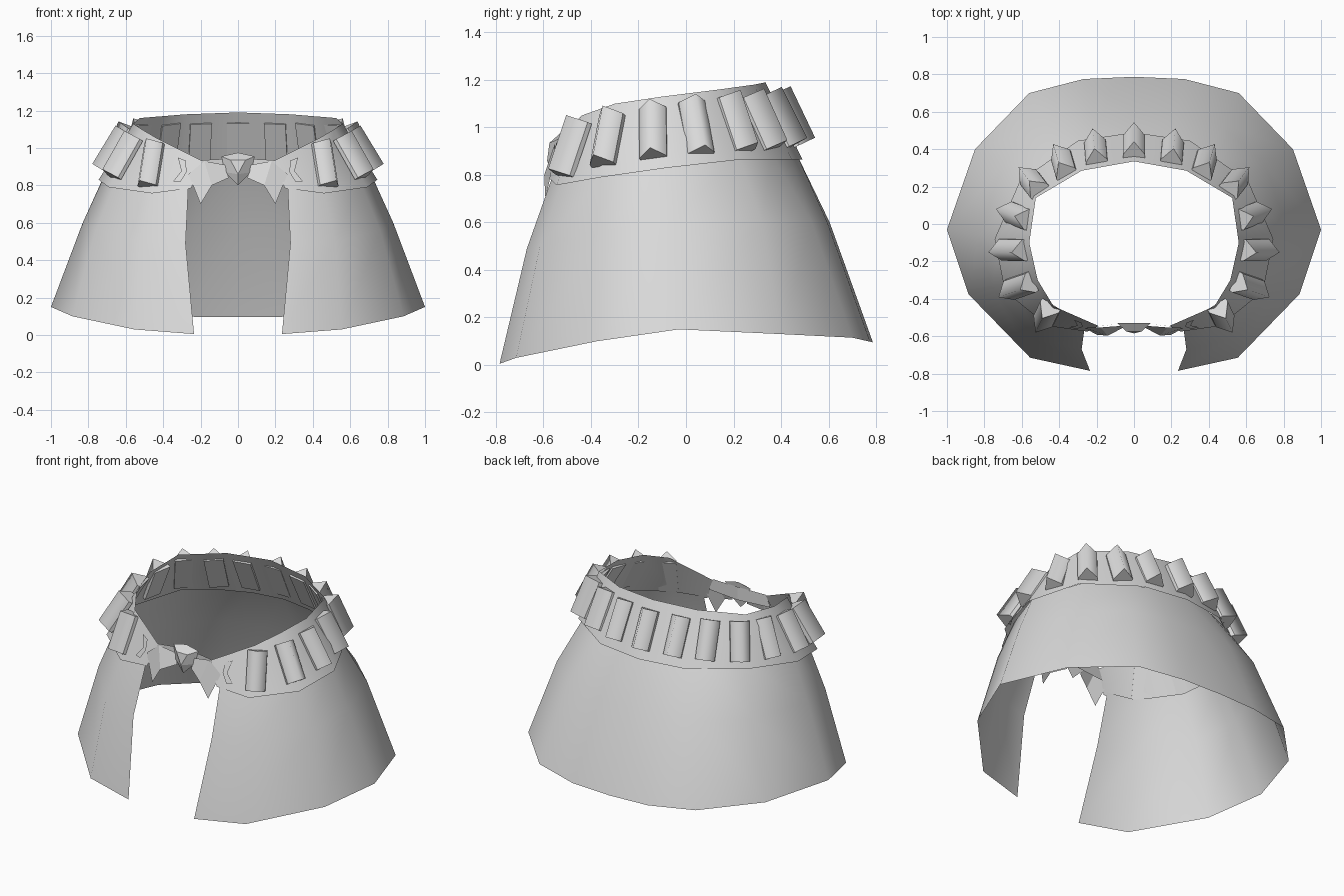
import bpy
from mathutils import Vector

if "Cube" in bpy.data.objects:
    bpy.data.objects.remove(bpy.data.objects["Cube"])

cloth = bpy.data.materials.new("light grey")
cloth.diffuse_color = (0.7, 0.7, 0.7, 1)
cloth.use_nodes = True
cloth.node_tree.nodes["Principled BSDF"].inputs["Base Color"].default_value = cloth.diffuse_color


def make(name, verts, faces, smooth=True, mirror=False, angle=1.0):
    mesh = bpy.data.meshes.new(name)
    mesh.from_pydata([tuple(v) for v in verts], [], faces)
    mesh.materials.append(cloth)
    obj = bpy.data.objects.new(name, mesh)
    bpy.context.collection.objects.link(obj)
    bpy.ops.object.select_all(action='DESELECT')
    bpy.context.view_layer.objects.active = obj
    obj.select_set(True)
    if smooth:
        bpy.ops.object.shade_smooth_by_angle(angle=angle)
    if mirror:
        mod = obj.modifiers.new("mirror", 'MIRROR')
        mod.use_clip = True
        mod.merge_threshold = 0.001
    return obj


def sheet(name, rows):
    # Skin consecutive rows of points into an open cloth surface
    n = len(rows[0])
    faces = [(r * n + i, r * n + i + 1, (r + 1) * n + i + 1, (r + 1) * n + i)
             for r in range(len(rows) - 1) for i in range(n - 1)]
    return make(name, [p for row in rows for p in row], faces, mirror=True)


# Flared skirt, open at the front: hem, middle and waist rows
hem = [(.235, -.785, .005), (.555, -.715, .03), (.885, -.375, .10), (1, -.03, .15),
       (.85, .40, .13), (.56, .70, .115), (.27, .775, .098), (0, .787, .095)]
middle = [(.28, -.67, .49), (.52, -.615, .50), (.76, -.34, .56), (.83, -.06, .60),
          (.70, .32, .60), (.47, .53, .60), (.23, .595, .60), (0, .605, .60)]
waist = [(.265, -.56, .80), (.45, -.515, .80), (.65, -.32, .83), (.712, -.08, .86),
         (.57, .22, .89), (.38, .36, .89), (.2, .435, .89), (0, .465, .89)]
sheet("skirt", [hem, middle, waist])

# Sloping waistband, from centre back round to the front end
low = [(0, .49, .865), (.3, .445, .865), (.61, .23, .865), (.745, -.08, .83),
       (.69, -.36, .79), (.46, -.545, .757), (.25, -.575, .785)]
high = [(0, .335, 1.19), (.28, .285, 1.18), (.525, .14, 1.16), (.56, -.1, 1.13),
        (.515, -.3, 1.10), (.43, -.44, 1.05), (.19, -.545, .93)]
sheet("waistband", [low[::-1], high[::-1]])


def on_band(u, t):
    # Point on the waistband: u counts columns from the back, t runs up
    if u < 0:
        p = on_band(-u, t)
        return Vector((-p.x, p.y, p.z))
    i = min(int(u), len(low) - 2)
    a = Vector(low[i]).lerp(Vector(low[i + 1]), u - i)
    b = Vector(high[i]).lerp(Vector(high[i + 1]), u - i)
    return a.lerp(b, t)


def band_frame(u):
    up = (on_band(u, 1) - on_band(u, 0)).normalized()
    side = on_band(u + .3, .5) - on_band(u - .3, .5)
    side = (side - up * side.dot(up)).normalized()
    return side, up, up.cross(side).normalized()


# Ridged studs set round the waistband
half, depth = .058, .088
for k, u in enumerate((0, .7, 1.3, 1.87, 2.52, 3.2, 4.0, 4.88)):
    side, up, out = band_frame(u)
    if out.dot(Vector((on_band(u, .5).x, on_band(u, .5).y, 0))) < 0:
        out = -out
    for s in ((1,) if k == 0 else (1, -1)):
        verts = []
        for d in (-.12, .12):
            c = on_band(u, .5) + up * d
            for w, h in ((-half, -.01), (half, -.01), (half, .012), (0, depth), (-half, .012)):
                p = c + side * w + out * h
                verts.append((p.x * s, p.y, p.z))
        faces = [(0, 1, 2, 3, 4), (9, 8, 7, 6, 5)]
        faces += [(i, i + 5, (i + 1) % 5 + 5, (i + 1) % 5) for i in range(5)]
        obj = make("stud", verts, faces, smooth=False)
        # the two ridge slopes shade as one rounded face
        for i in (4, 5):
            obj.data.polygons[i].use_smooth = True
        obj.data.update()
        if s * side.cross(up).dot(out) > 0:
            obj.data.flip_normals()

# Small crescents at the front ends of the waistband
side, up, out = band_frame(5.6)
if out.y > 0:
    out = -out
crescent = [(5.5, .22), (5.68, .2), (5.76, .5), (5.68, .8), (5.5, .8), (5.64, .5)]
make("front_crescent", [on_band(u, t) + out * .007 for u, t in crescent],
     [(0, 1, 2, 5), (5, 2, 3, 4)], smooth=False, mirror=True)

# Bow: joining strap, hanging tails and a faceted knot
make("bow_strap", [(0, -.525, .86), (.22, -.55, .86), (.19, -.547, .935), (0, -.525, .945)],
     [(0, 1, 2, 3)], smooth=False, mirror=True)
make("bow_tail", [(.05, -.55, .84), (.20, -.592, .70), (.265, -.555, .86),
                  (.18, -.553, .93), (.07, -.545, .91), (.14, -.597, .80)],
     [(0, 5, 3, 4), (5, 1, 2, 3)], smooth=False, mirror=True)
make("bow_knot", [(-.09, -.53, .955), (0, -.53, .975), (.09, -.53, .955),
                  (.068, -.545, .87), (0, -.56, .80), (-.068, -.545, .87),
                  (-.04, -.575, .935), (.04, -.575, .935), (0, -.585, .86)],
     [(0, 6, 7, 2, 1), (2, 7, 8, 3), (3, 8, 4), (5, 4, 8), (0, 5, 8, 6),
      (6, 8, 7), (0, 1, 2, 3, 4, 5)], smooth=False)
